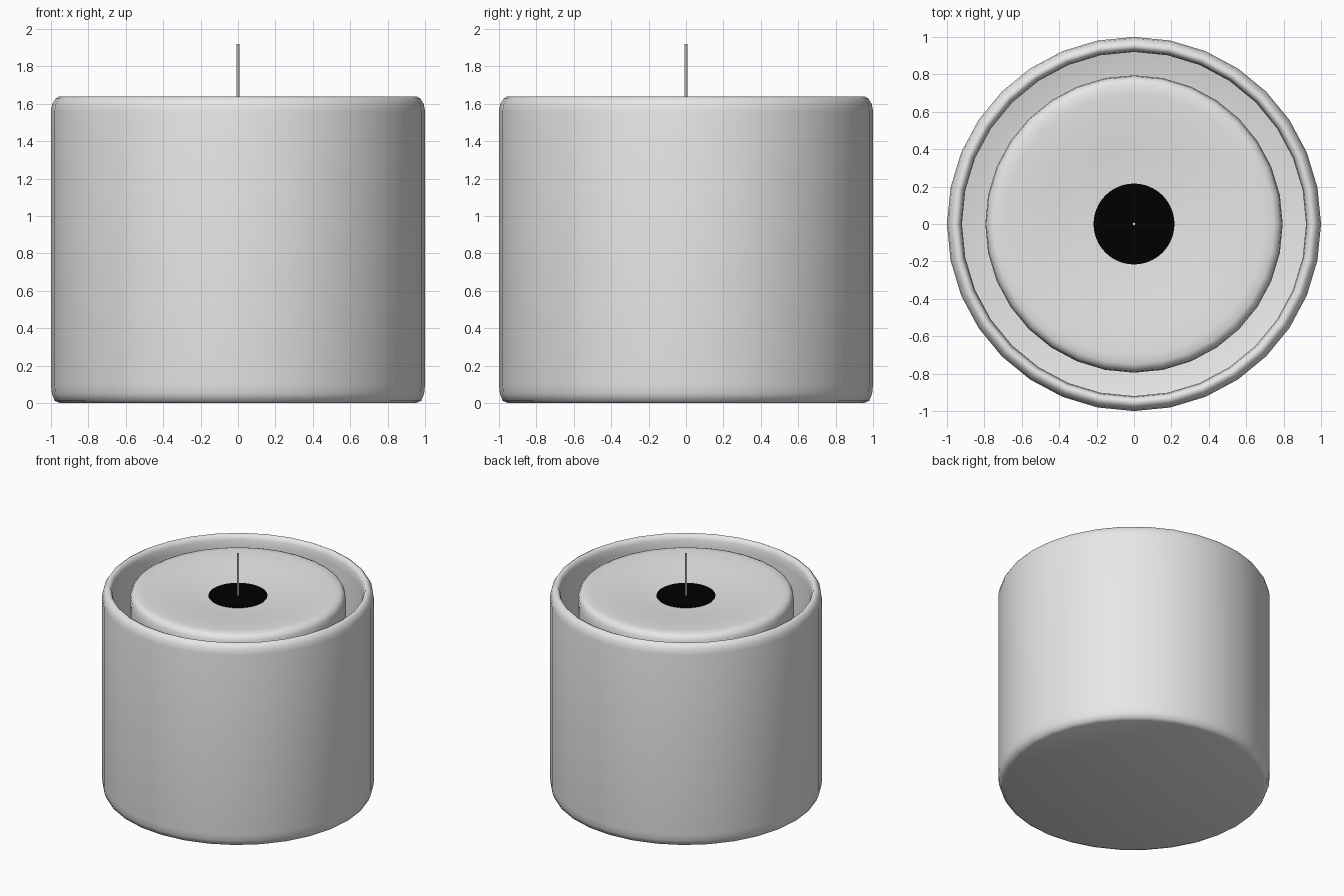
import bpy
import bmesh
from math import sin, cos, tau, radians

cube = bpy.data.objects.get("Cube")
if cube:
    bpy.data.objects.remove(cube, do_unlink=True)


def material(name, rgb):
    mat = bpy.data.materials.new(name)
    mat.use_nodes = True
    mat.diffuse_color = (*rgb, 1)
    mat.node_tree.nodes["Principled BSDF"].inputs["Base Color"].default_value = (*rgb, 1)
    return mat


def lathe(name, profile, mat, sides=32, angle=75):
    """Revolve (radius, height) points about z; radius 0 becomes a pole."""
    bm = bmesh.new()
    rings = []
    for r, z in profile:
        count = sides if r else 1
        rings.append([bm.verts.new((r * cos(tau * i / sides), r * sin(tau * i / sides), z))
                      for i in range(count)])
    for low, high in zip(rings, rings[1:]):
        for i in range(sides):
            j = (i + 1) % sides
            corners = [low[i % len(low)], low[j % len(low)],
                       high[j % len(high)], high[i % len(high)]]
            bm.faces.new(list(dict.fromkeys(corners)))
    mesh = bpy.data.meshes.new(name)
    bm.to_mesh(mesh)
    bm.free()
    mesh.materials.append(mat)
    obj = bpy.data.objects.new(name, mesh)
    bpy.context.collection.objects.link(obj)
    bpy.ops.object.select_all(action="DESELECT")
    obj.select_set(True)
    bpy.context.view_layer.objects.active = obj
    bpy.ops.object.shade_smooth_by_angle(angle=radians(angle))
    return obj


grey = material("light grey", (0.8, 0.8, 0.8))
black = material("black", (0.0, 0.0, 0.0))

# Cup: rounded foot, straight wall, rounded rim, hollow inside with soft floor
lathe("cup", [(0, 0), (0.95, 0), (0.98, 0.012), (0.995, 0.05), (1, 0.1),
              (1, 1.56), (0.993, 1.6), (0.975, 1.628), (0.955, 1.64),
              (0.935, 1.63), (0.925, 1.6), (0.92, 1.55),
              (0.92, 0.12), (0.76, 0.08), (0, 0.08)], grey)

# Candle: rounded shoulder and a shallow melted dish on top
lathe("candle", [(0, 0.08), (0.79, 0.08), (0.795, 1.53), (0.79, 1.58),
                 (0.775, 1.607), (0.75, 1.618), (0.7, 1.62), (0.55, 1.609),
                 (0.4, 1.594), (0.22, 1.577), (0, 1.573)], grey)

# Dark disc of burnt wax around the wick
lathe("burnt_disc", [(0.216, 1.575), (0.216, 1.58), (0, 1.58)], black, 64, 30)

# Wick: thin rod running through the whole candle
lathe("wick", [(0, 0), (0.008, 0), (0.008, 1.92), (0, 1.92)], grey, 12, 30)
